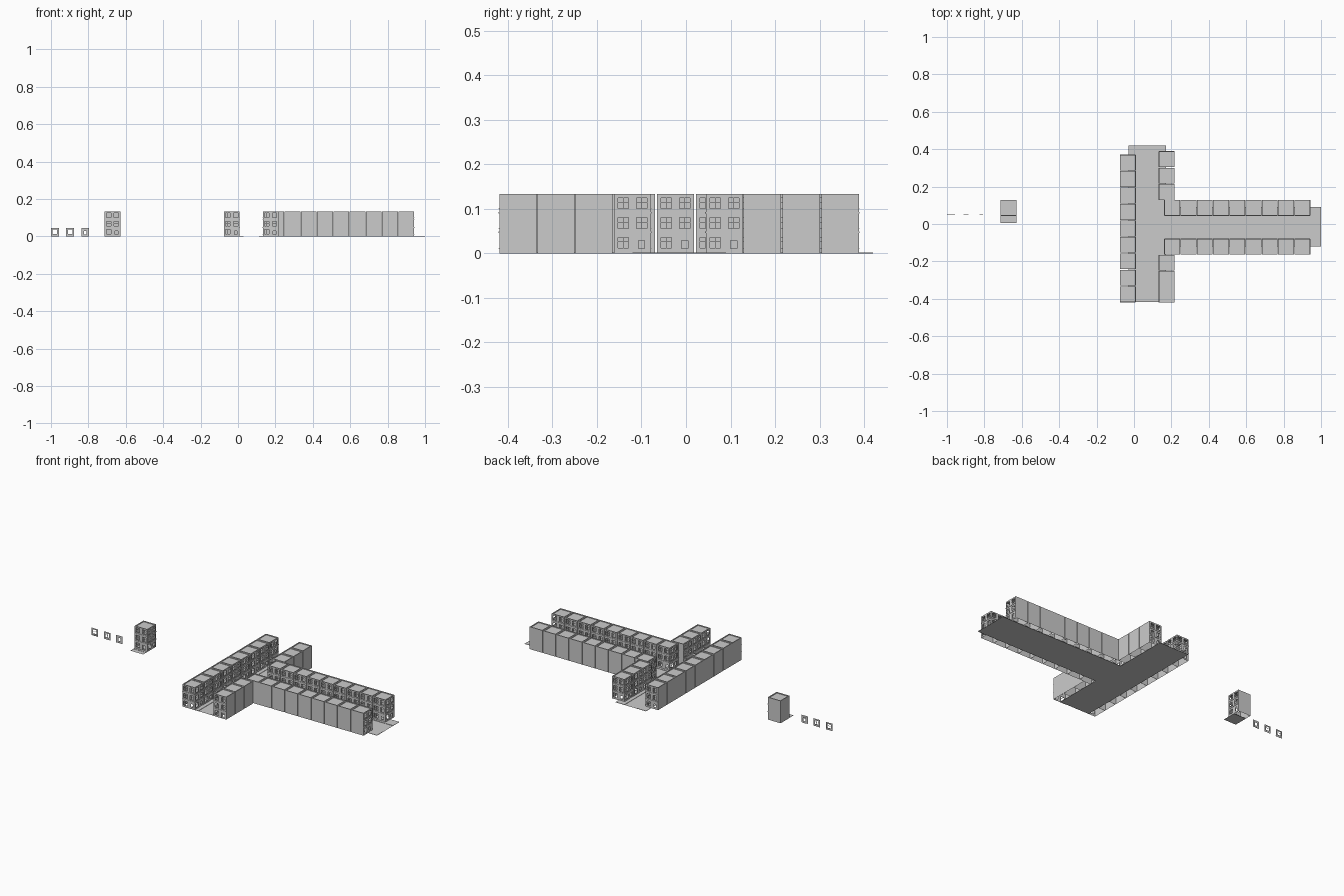
import bpy, bmesh
from math import pi
from mathutils import Matrix, Vector

if "Cube" in bpy.data.objects:
    bpy.data.objects.remove(bpy.data.objects["Cube"])

W, D, H = 0.084, 0.083, 0.133      # house width, depth, height
PW, PH = W / 2, H / 3              # facade panel size
I = Matrix.Identity(4)


def quad(bm, M, *pts):
    bm.faces.new([bm.verts.new(M @ Vector(p)) for p in pts])


def rect(bm, M, x0, x1, z0, z1, y=0.0):
    quad(bm, M, (x0, y, z0), (x1, y, z0), (x1, y, z1), (x0, y, z1))


def box(bm, M, x0, x1, y0, y1, z0, z1):
    S = Matrix.Translation(((x0 + x1) / 2, (y0 + y1) / 2, (z0 + z1) / 2)) \
        @ Matrix.Diagonal((x1 - x0, y1 - y0, z1 - z0, 1))
    bmesh.ops.create_cube(bm, size=1, matrix=M @ S)


def opening(bm, M, x0, x1, z0, z1, depth):
    # flat wall around a hole, plus the reveal around its edge
    rect(bm, M, 0, x0, 0, PH)
    rect(bm, M, x1, PW, 0, PH)
    if z0 > 0:
        rect(bm, M, x0, x1, 0, z0)
    rect(bm, M, x0, x1, z1, PH)
    for x in (x0, x1):
        quad(bm, M, (x, 0, z0), (x, depth, z0), (x, depth, z1), (x, 0, z1))
    for z in (z0, z1):
        quad(bm, M, (x0, 0, z), (x1, 0, z), (x1, depth, z), (x0, depth, z))


def window_panel(bm, M, ledge=True):
    opening(bm, M, 0.009, 0.033, 0.012, 0.036, 0.002)
    box(bm, M, 0.0204, 0.0216, 0.0005, 0.0018, 0.012, 0.036)
    box(bm, M, 0.009, 0.033, 0.0005, 0.0018, 0.0255, 0.0267)
    box(bm, M, 0.007, 0.035, -0.0015, 0, 0.0105, 0.012)
    if ledge:
        box(bm, M, 0, PW, -0.002, 0, 0.001, 0.0045)


def door_panel(bm, M):
    opening(bm, M, 0.011, 0.031, 0.0, 0.034, 0.003)
    # door leaf with glazed upper half
    box(bm, M, 0.011, 0.031, 0.002, 0.003, 0, 0.011)
    for x in (0.011, 0.0282):
        box(bm, M, x, x + 0.0028, 0.002, 0.003, 0.011, 0.034)
    box(bm, M, 0.0138, 0.0282, 0.002, 0.003, 0.029, 0.034)


def facade(bm, M):
    for c in range(2):
        for r in range(3):
            T = M @ Matrix.Translation((c * PW, 0, r * PH))
            if r == 0 and c == 1:
                door_panel(bm, T)
            else:
                window_panel(bm, T, r > 0)


def finish(bm, name):
    me = bpy.data.meshes.new(name)
    bm.to_mesh(me)
    bm.free()
    return me


def place(name, me, M=I):
    ob = bpy.data.objects.new(name, me)
    ob.matrix_world = M
    bpy.context.collection.objects.link(ob)
    return ob


def house_mesh(name, left=False, right=False):
    # front at y = 0 facing -y, x from 0 to W
    bm = bmesh.new()
    facade(bm, I)
    rect(bm, Matrix.Translation((W, D, 0)) @ Matrix.Rotation(pi, 4, 'Z'), 0, W, 0, H)
    for is_open, pos, ang in ((left, (0, D, 0), -pi / 2), (right, (W, 0, 0), pi / 2)):
        M = Matrix.Translation(pos) @ Matrix.Rotation(ang, 4, 'Z')
        if is_open:
            facade(bm, M @ Matrix.Diagonal((D / W, 1, 1, 1)))
        else:
            rect(bm, M, 0, D, 0, H)
    # recessed roof and parapet
    t, zr = 0.005, H - 0.004
    quad(bm, I, (0, 0, zr), (W, 0, zr), (W, D, zr), (0, D, zr))
    for b in ((0, W, 0, t), (0, W, D - t, D), (0, t, t, D - t), (W - t, W, t, D - t)):
        box(bm, I, *b, zr, H)
    return finish(bm, name)


plain = house_mesh("house_middle")
left_end = house_mesh("house_left_end", left=True)
right_end = house_mesh("house_right_end", right=True)


def row(name, start, ang, n, length, ends=""):
    # start is the row's left front corner as seen from the street
    pitch = (length - W) / (n - 1)
    base = Matrix.Translation((*start, 0)) @ Matrix.Rotation(ang, 4, 'Z')
    for i in range(n):
        me = plain
        if i == 0 and 'L' in ends:
            me = left_end
        if i == n - 1 and 'R' in ends:
            me = right_end
        place(f"{name}_{i + 1}", me, base @ Matrix.Translation((i * pitch, 0, 0)))


# rows along the cross street and the long street
row("west_house", (0.008, -0.417), pi / 2, 9, 0.787, "LR")
row("east_north_house", (0.133, 0.388), -pi / 2, 3, 0.259, "L")
row("east_south_house", (0.133, -0.165), -pi / 2, 3, 0.254, "R")
row("north_house", (0.163, 0.045), 0, 9, 0.778, "LR")
row("south_house", (0.941, -0.079), pi, 9, 0.778, "LR")

# separate corner house with its pavement
place("corner_house", right_end, Matrix.Translation((-0.713, 0.045, 0)))
bm = bmesh.new()
box(bm, I, -0.713, -0.629, 0.033, 0.09, 0, 0.002)
quad(bm, I, (-0.713, 0.005, 0.0005), (-0.629, 0.005, 0.0005),
     (-0.629, 0.033, 0.0005), (-0.713, 0.033, 0.0005))
place("corner_pavement", finish(bm, "corner_pavement"))

# three loose facade panels
for i, (name, fn) in enumerate((("loose_window", lambda b, m: window_panel(b, m)),
                                ("loose_plain_window", lambda b, m: window_panel(b, m, False)),
                                ("loose_door", door_panel))):
    bm = bmesh.new()
    fn(bm, I)
    place(name, finish(bm, name), Matrix.Translation((-1 + 0.081 * i, 0.05, 0)))

# road surface: cross street and long street
bm = bmesh.new()
quad(bm, I, (0.03, -0.417, 0), (0.112, -0.417, 0), (0.112, 0.42, 0), (0.03, 0.42, 0))
quad(bm, I, (0.112, -0.065, 0), (1, -0.065, 0), (1, 0.032, 0), (0.112, 0.032, 0))
place("road", finish(bm, "road"))

# raised pavements
bm = bmesh.new()
for x0, x1, y0, y1 in ((-0.03, 0.03, -0.417, 0.42), (0.112, 0.17, 0.032, 0.42),
                       (0.112, 0.17, -0.417, -0.065), (0.17, 1, 0.032, 0.09),
                       (0.17, 1, -0.12, -0.065)):
    box(bm, I, x0, x1, y0, y1, 0, 0.002)
place("pavements", finish(bm, "pavements"))
